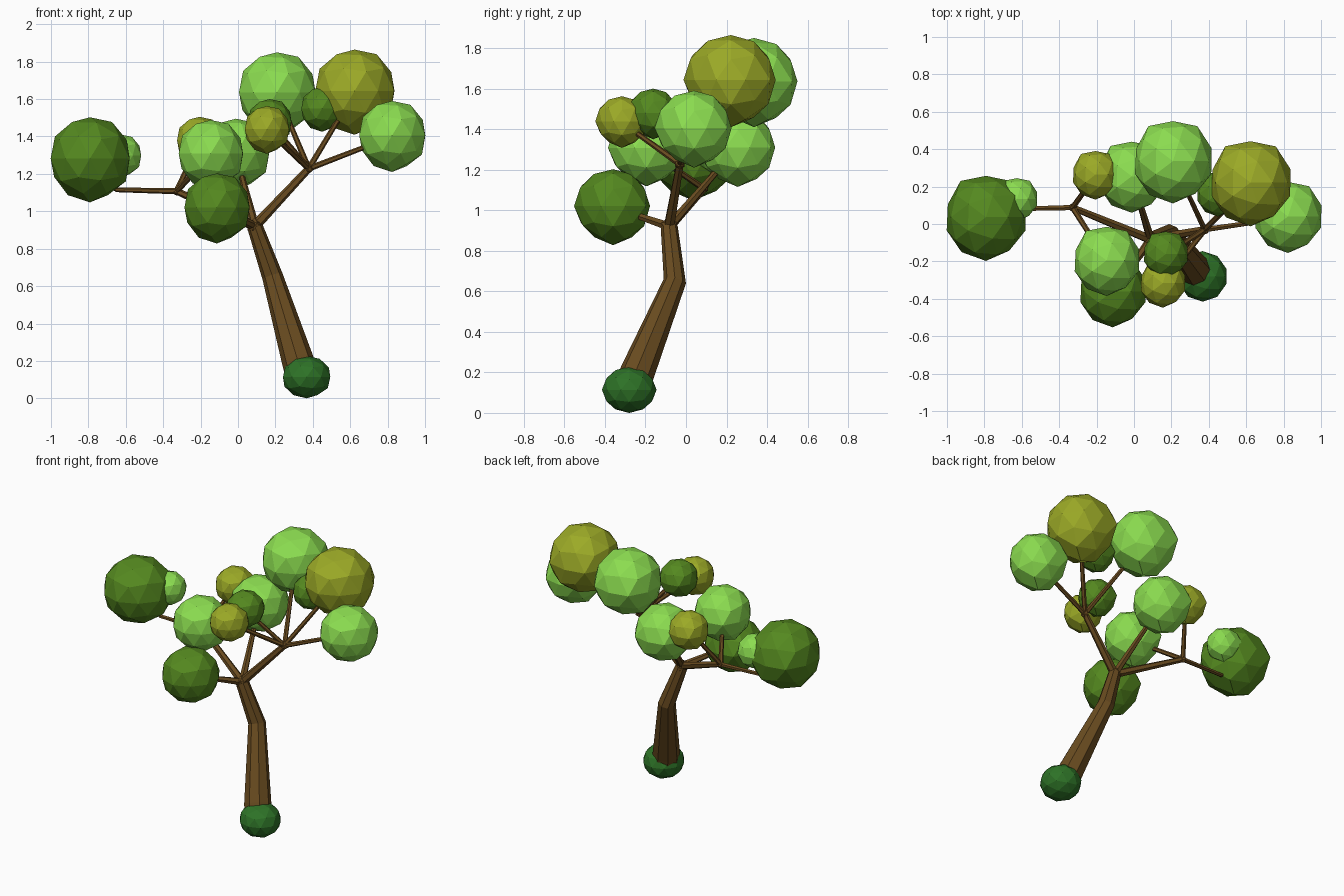
import bpy, bmesh, math, random
from mathutils import Vector

if "Cube" in bpy.data.objects:
    bpy.data.objects.remove(bpy.data.objects["Cube"])

random.seed(4)


def material(name, rgb):
    m = bpy.data.materials.new(name)
    m.diffuse_color = (*rgb, 1)
    m.use_nodes = True
    m.node_tree.nodes["Principled BSDF"].inputs["Base Color"].default_value = m.diffuse_color
    return m


BARK = material("bark", (0.14, 0.07, 0.014))
LIGHT = material("light_leaf", (0.26, 0.72, 0.08))
OLIVE = material("olive_leaf", (0.33, 0.40, 0.02))
DARK = material("dark_leaf", (0.09, 0.25, 0.014))
DEEP = material("deep_leaf", (0.027, 0.17, 0.02))


def finish(name, bm, mat):
    bmesh.ops.recalc_face_normals(bm, faces=bm.faces[:])
    me = bpy.data.meshes.new(name)
    bm.to_mesh(me)
    bm.free()
    me.materials.append(mat)
    ob = bpy.data.objects.new(name, me)
    bpy.context.collection.objects.link(ob)
    return ob


def tube(name, path, radii, sides):
    """Faceted tapering tube along a path of points."""
    pts = [Vector(p) for p in path]
    bm = bmesh.new()
    rings = []
    for i, p in enumerate(pts):
        d = (pts[min(i + 1, len(pts) - 1)] - pts[max(i - 1, 0)]).normalized()
        u = d.cross(Vector((0.0, 1, 0))).normalized()
        v = d.cross(u)
        rings.append([bm.verts.new(p + radii[i] * (u * math.cos(a) + v * math.sin(a)))
                      for a in (2 * math.pi * k / sides for k in range(sides))])
    for a, b in zip(rings, rings[1:]):
        for k in range(sides):
            n = (k + 1) % sides
            bm.faces.new((a[k], a[n], b[n], b[k]))
    bm.faces.new(rings[0])
    bm.faces.new(rings[-1])
    return finish(name, bm, BARK)


# Directions in which every leaf clump is slightly pointed
POINTS = [Vector(p).normalized() for p in ((1, 1, 0.1), (-1, 1, 0), (0, 0, -1))]
ico = bmesh.new()
bmesh.ops.create_icosphere(ico, subdivisions=2, radius=1)
SHAPE = []
for v in ico.verts:
    d = v.co.normalized()
    push = max(max(0, (d.dot(p) - 0.9) / 0.1) for p in POINTS)
    SHAPE.append(d * (1 + random.uniform(-0.035, 0.035) + 0.06 * push))
ico.free()
LO = [min(p[i] for p in SHAPE) for i in range(3)]
HI = [max(p[i] for p in SHAPE) for i in range(3)]


def clump(name, centre, size, mat):
    """Faceted leaf clump fitted to a box slightly narrower in x."""
    dims = (0.93 * size, size, size)
    bm = bmesh.new()
    for p in SHAPE:
        bm.verts.new([centre[i] + dims[i] * ((p[i] - LO[i]) / (HI[i] - LO[i]) - 0.5)
                      for i in range(3)])
    res = bmesh.ops.convex_hull(bm, input=bm.verts[:])
    loose = [v for v in bm.verts if not v.link_faces]
    bmesh.ops.delete(bm, geom=loose, context='VERTS')
    bmesh.ops.dissolve_limit(bm, angle_limit=math.radians(11),
                             verts=bm.verts[:], edges=bm.edges[:])
    finish(name, bm, mat)


# Leaf clumps: centre, height, material
CLUMPS = {
    "far_left": ((-0.79, 0.03, 1.275), 0.455, DARK),
    "far_left_small": ((-0.625, 0.13, 1.295), 0.23, LIGHT),
    "left_back": ((-0.205, 0.26, 1.375), 0.26, OLIVE),
    "middle_back": ((-0.01, 0.25, 1.305), 0.38, LIGHT),
    "top_back": ((0.21, 0.33, 1.63), 0.44, LIGHT),
    "top_right": ((0.625, 0.215, 1.637), 0.455, OLIVE),
    "far_right": ((0.825, 0.035, 1.40), 0.38, LIGHT),
    "right_inner": ((0.45, 0.16, 1.545), 0.24, DARK),
    "middle_small": ((0.17, -0.165, 1.475), 0.25, DARK),
    "front_small": ((0.155, -0.32, 1.435), 0.255, OLIVE),
    "left_front": ((-0.145, -0.20, 1.303), 0.37, LIGHT),
    "low_front": ((-0.112, -0.365, 1.015), 0.375, DARK),
}
for key, (c, s, m) in CLUMPS.items():
    clump("leaves_" + key, c, s, m)

# Bush around the foot of the trunk
bm = bmesh.new()
bmesh.ops.create_icosphere(bm, subdivisions=2, radius=1)
for v in bm.verts:
    v.co = Vector((0.367 + 0.133 * v.co.x, -0.28 + 0.135 * v.co.y, 0.114 + 0.114 * v.co.z))
finish("base_bush", bm, DEEP)

# Trunk with a bend
FORK = (0.09, -0.083, 0.92)
tube("trunk", [(0.355, -0.28, 0.08), (0.32, -0.24, 0.2), (0.185, -0.055, 0.65), FORK],
     [0.09, 0.086, 0.056, 0.042], 8)

# Main branches
LEFT = (-0.328, 0.088, 1.107)
RIGHT = (0.378, -0.03, 1.228)
tube("branch_left", [FORK, LEFT], [0.026, 0.018], 6)
tube("branch_right", [FORK, RIGHT], [0.028, 0.02], 6)

# Knobs where branches meet
for name, p, r in (("fork", FORK, 0.045), ("left", LEFT, 0.024), ("right", RIGHT, 0.028)):
    bm = bmesh.new()
    bmesh.ops.create_icosphere(bm, subdivisions=1, radius=r)
    bmesh.ops.translate(bm, vec=p, verts=bm.verts[:])
    finish("knob_" + name, bm, BARK)

# Twigs from each joint to its clumps
TWIGS = [
    (FORK, ("middle_back", "low_front")),
    (LEFT, ("left_back", "left_front")),
    (RIGHT, ("top_back", "top_right", "far_right", "middle_small", "front_small")),
]
for start, keys in TWIGS:
    for key in keys:
        thick = 0.024 if start is FORK else 0.016
        tube("twig_" + key, [start, CLUMPS[key][0]], [thick, 0.012], 6)
tube("twig_far_left", [LEFT, (-0.65, 0.08, 1.115), (-0.76, 0.05, 1.2)],
     [0.016, 0.013, 0.01], 6)
